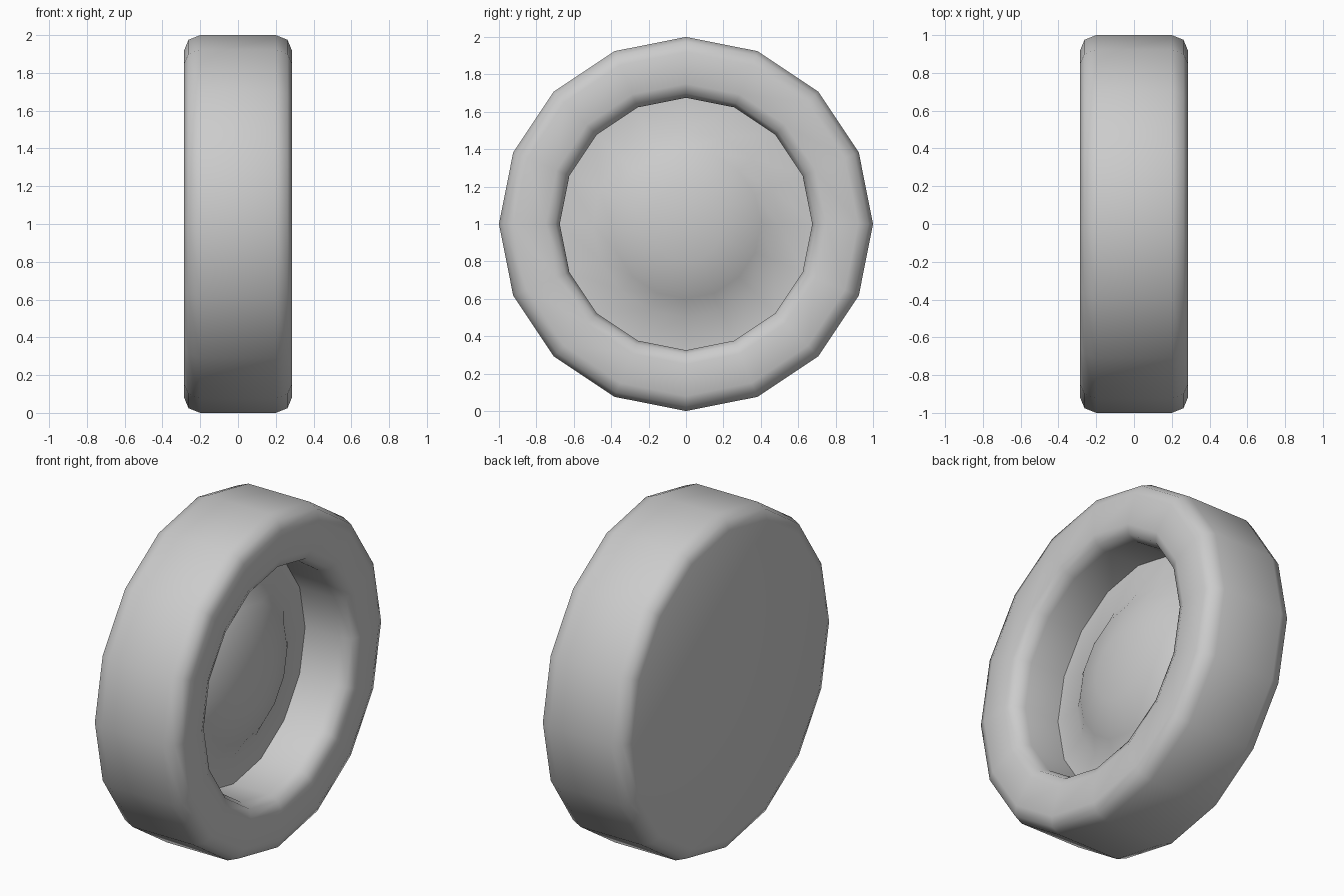
import bpy, bmesh, math

if "Cube" in bpy.data.objects:
    bpy.data.objects.remove(bpy.data.objects["Cube"])

SIDES = 16
# Profile (x along axle, radius): back cap, tread, front lip, well, raised hub
PROFILE = [(-.285, 0), (-.285, .92), (-.262, .975), (-.2, 1), (.2, 1), (.262, .975),
           (.285, .92), (.285, .75), (.262, .698), (.2, .675), (-.03, .675),
           (-.02, .5), (.045, .4), (.105, .2), (.115, 0)]


def lathe_x(name, profile, sides, z):
    bm = bmesh.new()
    rings = []
    for x, r in profile:
        count = sides if r > 0 else 1
        rings.append([bm.verts.new((x, r * math.cos(2 * math.pi * i / sides),
                                    z + r * math.sin(2 * math.pi * i / sides)))
                      for i in range(count)])
    for a, b in zip(rings, rings[1:]):
        for i in range(sides):
            j = (i + 1) % sides
            corners = [a[i % len(a)], a[j % len(a)], b[j % len(b)], b[i % len(b)]]
            bm.faces.new(list(dict.fromkeys(corners)))
    bmesh.ops.recalc_face_normals(bm, faces=bm.faces)
    mesh = bpy.data.meshes.new(name)
    bm.to_mesh(mesh)
    bm.free()
    obj = bpy.data.objects.new(name, mesh)
    bpy.context.collection.objects.link(obj)
    return obj


# Wheel: tyre, well and hub in one turned surface
wheel = lathe_x("wheel", PROFILE, SIDES, 1)
bpy.context.view_layer.objects.active = wheel
wheel.select_set(True)
bpy.ops.object.shade_smooth_by_angle(angle=math.radians(60))
